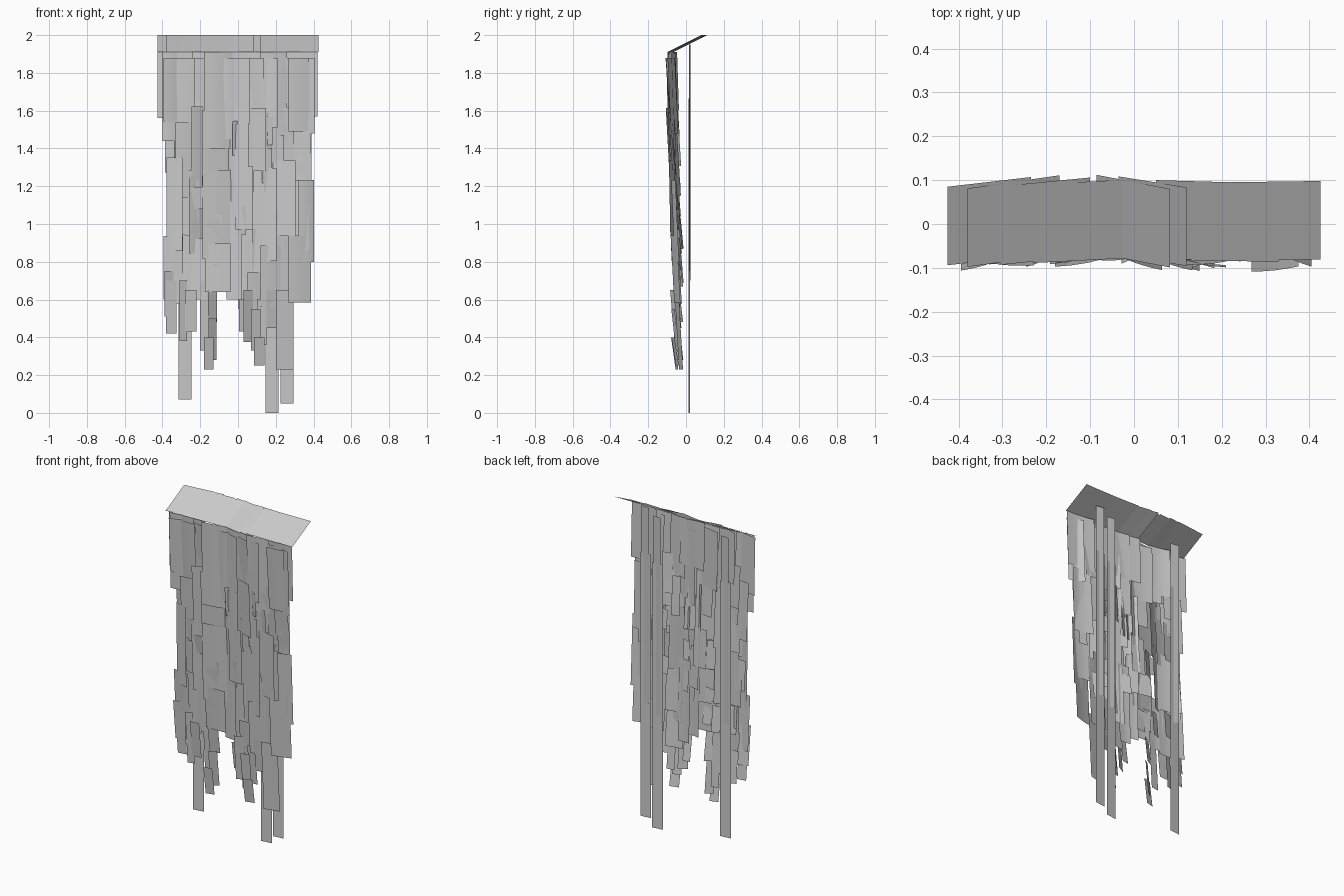
import bpy, bmesh, math, random

random.seed(7)
cube = bpy.data.objects.get("Cube")
if cube:
    bpy.data.objects.remove(cube, do_unlink=True)

# One plain grey for every sheet
grey = bpy.data.materials.new("plain grey")
grey.use_nodes = True
COLOUR = (0.6, 0.6, 0.6, 1)
grey.diffuse_color = COLOUR
grey.node_tree.nodes["Principled BSDF"].inputs["Base Color"].default_value = COLOUR


def add_sheet(bm, x0, x1, rows, skew=0.0, bulge=0.0, steps=4):
    """Sheet between x0 and x1 through (y, z) rows; skew turns it, bulge bows it."""
    grid = []
    for y, z in rows:
        line = []
        for i in range(steps + 1):
            t = i / steps
            dy = skew * (t - 0.5) - bulge * math.sin(math.pi * t)
            line.append(bm.verts.new((x0 + (x1 - x0) * t, y + dy, z)))
        grid.append(line)
    for upper, lower in zip(grid, grid[1:]):
        for i in range(steps):
            bm.faces.new((lower[i], lower[i + 1], upper[i + 1], upper[i]))


def finish(name, bm):
    mesh = bpy.data.meshes.new(name)
    bm.to_mesh(mesh)
    bm.free()
    mesh.materials.append(grey)
    ob = bpy.data.objects.new(name, mesh)
    bpy.context.collection.objects.link(ob)
    bpy.ops.object.select_all(action="DESELECT")
    ob.select_set(True)
    bpy.context.view_layer.objects.active = ob
    bpy.ops.object.shade_smooth_by_angle(angle=math.radians(30))


def depth(z):
    """Middle depth of the curtain, drifting back towards the tips."""
    return -0.075 + 0.03 * (1.9 - z) / 1.7


# Sloping top flaps: left, right, skew
bm = bmesh.new()
flaps = [(-0.425, -0.235, 0.022), (-0.38, -0.17, 0.03), (-0.305, -0.1, 0.02),
         (-0.23, 0.0, 0.012), (-0.085, 0.082, -0.032), (-0.035, 0.12, -0.025),
         (0.05, 0.33, -0.008), (0.13, 0.425, 0.004)]
for x0, x1, skew in flaps:
    add_sheet(bm, x0, x1, [(0.096, 2.0), (-0.083, 1.91)], skew)
finish("top_flaps", bm)

# Broad cards hanging from the flaps: left, right, bottom, skew
bm = bmesh.new()
uppers = [(-0.425, -0.24, 1.56, -0.02), (-0.4, -0.29, 1.44, 0.02),
          (-0.3, -0.17, 1.6, -0.03), (-0.18, -0.03, 1.4, 0.03),
          (-0.09, 0.09, 1.62, -0.02), (-0.02, 0.16, 1.39, -0.02),
          (0.12, 0.26, 1.45, 0.02), (0.24, 0.42, 1.57, -0.02)]
for x0, x1, bottom, skew in uppers:
    y = random.uniform(-0.085, -0.05)
    add_sheet(bm, x0, x1, [(y, 1.91), (y + 0.01, bottom)], skew, 0.006)
finish("upper_cards", bm)

# Overlapping chains of cards: middle, width, bottom
bm = bmesh.new()
columns = [(-0.345, 0.09, 0.6), (-0.27, 0.11, 0.58), (-0.205, 0.08, 0.6),
           (-0.1, 0.14, 0.64), (-0.03, 0.07, 0.6), (0.03, 0.08, 0.55),
           (0.095, 0.09, 0.5), (0.165, 0.09, 0.56), (0.24, 0.1, 0.58),
           (0.33, 0.1, 0.585), (0.365, 0.075, 0.8)]
for mid, width, bottom in columns:
    z = 1.8
    while z > bottom + 0.01:
        end = z - random.uniform(0.25, 0.42)
        if end < bottom + 0.12:
            end = bottom
        w = width * random.uniform(0.92, 1.2)
        x = mid + random.uniform(-0.012, 0.012)
        x = max(-0.395 + w / 2, min(0.405 - w / 2, x))
        y = depth((z + end) / 2) + random.uniform(-0.018, 0.018)
        lean = random.uniform(0.002, 0.015)
        add_sheet(bm, x - w / 2, x + w / 2, [(y - lean, min(z + 0.08, 1.9)), (y + lean, end)],
                  random.uniform(-0.04, 0.04), 0.003)
        z = end
# Small ragged scraps over the chains
for i in range(40):
    x, z = random.uniform(-0.34, 0.35), random.uniform(0.72, 1.6)
    w, h = random.uniform(0.04, 0.09), random.uniform(0.1, 0.26)
    y = depth(z) - random.uniform(-0.02, 0.025)
    add_sheet(bm, x - w / 2, x + w / 2, [(y, z + h / 2), (y + 0.015, z - h / 2)],
              random.uniform(-0.025, 0.025))
finish("curtain_cards", bm)

# Ragged tips: left, right, top, bottom
bm = bmesh.new()
tips = [(-0.39, -0.33, 0.75, 0.51), (-0.38, -0.325, 0.7, 0.42), (-0.31, -0.27, 0.7, 0.38),
        (-0.28, -0.22, 0.65, 0.43), (-0.2, -0.15, 0.7, 0.33), (-0.16, -0.11, 0.65, 0.48),
        (-0.18, -0.13, 0.4, 0.23), (-0.155, -0.115, 0.5, 0.28), (0.005, 0.05, 0.6, 0.43),
        (0.03, 0.08, 0.65, 0.375), (0.07, 0.12, 0.55, 0.33), (0.085, 0.14, 0.4, 0.25),
        (0.1, 0.15, 0.6, 0.36), (0.15, 0.2, 0.65, 0.45), (0.2, 0.295, 0.65, 0.23)]
for x0, x1, top, bottom in tips:
    y = depth(bottom) + random.uniform(-0.015, 0.01)
    add_sheet(bm, x0, x1, [(y - 0.012, top), (y + 0.012, bottom)], random.uniform(0.0, 0.03))
finish("ragged_tips", bm)

# Long straight strips behind the curtain: middle, top, bottom
bm = bmesh.new()
for mid, top, bottom in [(-0.28, 1.91, 0.07), (0.18, 1.91, 0.0), (0.26, 1.95, 0.05)]:
    cut = bottom + (top - bottom) * 0.85
    add_sheet(bm, mid - 0.034, mid + 0.034, [(0.018, cut), (0.018, bottom)], 0.008)
    add_sheet(bm, mid - 0.025, mid + 0.03, [(0.02, top), (0.02, bottom + 0.7)], -0.006)
finish("back_strips", bm)
